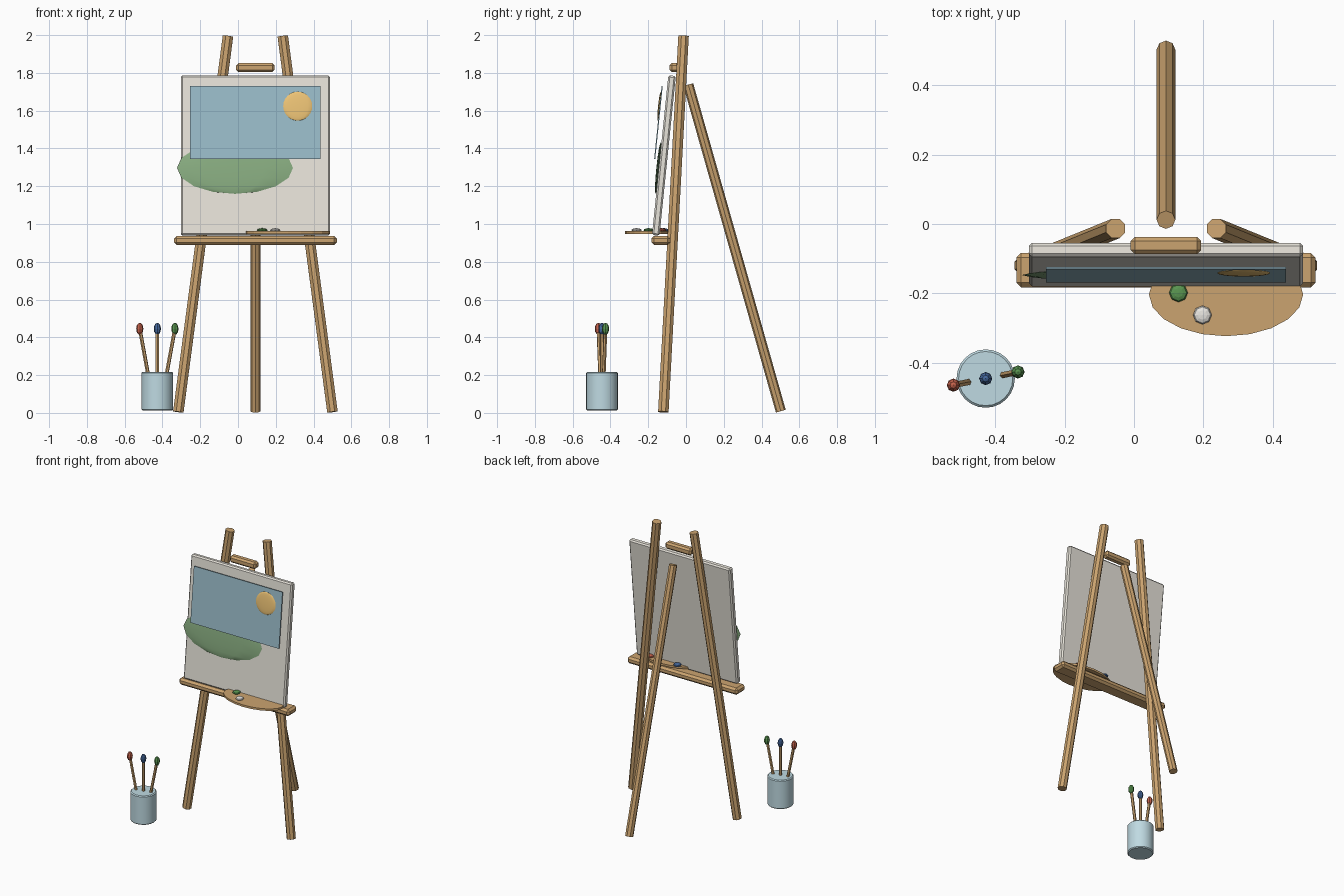
import bpy
from mathutils import Vector

if "Cube" in bpy.data.objects:
    bpy.data.objects.remove(bpy.data.objects["Cube"])

CX = 0.092      # centre line of the easel
TILT = -0.102   # canvas leans back


def material(name, r, g, b):
    m = bpy.data.materials.new(name)
    m.diffuse_color = (r, g, b, 1)
    m.use_nodes = True
    m.node_tree.nodes["Principled BSDF"].inputs["Base Color"].default_value = m.diffuse_color
    return m


WOOD = material("wood", 0.60, 0.37, 0.16)
CLOTH = material("cloth", 0.80, 0.77, 0.70)
SKY = material("sky_blue", 0.32, 0.50, 0.58)
SUN = material("sun_yellow", 0.85, 0.55, 0.18)
GREEN = material("green", 0.10, 0.30, 0.08)
HILL = material("hill_green", 0.25, 0.42, 0.22)
RED = material("red", 0.55, 0.12, 0.07)
BLUE = material("blue", 0.06, 0.14, 0.34)
WHITE = material("white", 0.80, 0.78, 0.74)
GLASS = material("jar_blue", 0.52, 0.70, 0.76)


def finish(name, mat, smooth=False):
    ob = bpy.context.object
    ob.name = name
    ob.data.materials.append(mat)
    if smooth:
        bpy.ops.object.transform_apply(location=False, rotation=False, scale=True)
        bpy.ops.object.shade_smooth_by_angle()
    return ob


def bevel(ob, width, segments=1):
    mod = ob.modifiers.new("bevel", "BEVEL")
    mod.width = width
    mod.segments = segments
    mod.limit_method = "ANGLE"


def box(name, mat, loc, size, tilt=0.0, edge=0.0):
    bpy.ops.mesh.primitive_cube_add(size=1, location=loc, rotation=(tilt, 0, 0))
    bpy.context.object.scale = size
    bpy.ops.object.transform_apply(location=False, rotation=False, scale=True)
    ob = finish(name, mat)
    if edge:
        bevel(ob, edge)
    return ob


def rod(name, mat, a, b, radius, sides=8):
    a, b = Vector(a), Vector(b)
    d = b - a
    bpy.ops.mesh.primitive_cylinder_add(
        vertices=sides, radius=radius, depth=d.length, location=(a + b) / 2,
        rotation=d.to_track_quat("Z", "Y").to_euler())
    return finish(name, mat)


def blob(name, mat, loc, radii, tilt=0.0, segs=8, rings=6, smooth=False):
    bpy.ops.mesh.primitive_uv_sphere_add(
        segments=segs, ring_count=rings, radius=1, location=loc, rotation=(tilt, 0, 0))
    bpy.context.object.scale = radii
    return finish(name, mat, smooth)


# Easel legs
for side, label in ((-1, "left"), (1, "right")):
    rod("front_leg_" + label, WOOD, (CX + side * 0.408, -0.12, 0.005),
        (CX + side * 0.145, -0.013, 1.995), 0.03)
rod("back_leg", WOOD, (CX, 0.502, 0.009), (CX, 0.012, 1.738), 0.027)

# Ledge and top clamp
box("ledge", WOOD, (CX, -0.133, 0.913), (0.862, 0.1, 0.048), edge=0.014)
box("top_clamp", WOOD, (CX, -0.062, 1.828), (0.203, 0.05, 0.048), edge=0.012)

# Canvas and painting
box("canvas", CLOTH, (CX, -0.117, 1.3625), (0.79, 0.04, 0.85), TILT, 0.009)
box("painted_sky", SKY, (CX, -0.146, 1.537), (0.692, 0.006, 0.387), TILT)
blob("painted_sun", SUN, (0.316, -0.141, 1.624), (0.077, 0.007, 0.077), TILT, 16, 12, True)
blob("painted_hill", HILL, (-0.016, -0.147, 1.297), (0.307, 0.01, 0.138), TILT, 12, 8, True)

# Palette with paint dabs
bpy.ops.mesh.primitive_cylinder_add(vertices=20, radius=1, depth=0.014, location=(0.265, -0.203, 0.955))
bpy.context.object.scale = (0.222, 0.12, 1)
bpy.ops.object.transform_apply(location=False, rotation=False, scale=True)
finish("palette", WOOD)
for name, mat, x, y in (("green", GREEN, 0.128, -0.198), ("white", WHITE, 0.197, -0.262),
                        ("blue", BLUE, 0.15, -0.117), ("red", RED, 0.37, -0.13)):
    blob("paint_dab_" + name, mat, (x, y, 0.967), (0.027, 0.027, 0.011))

# Jar
JX, JY = -0.427, -0.445
bpy.ops.mesh.primitive_cylinder_add(vertices=24, radius=0.084, depth=0.205, location=(JX, JY, 0.115))
bevel(finish("jar", GLASS, True), 0.006)

# Brushes
for name, mat, s in (("red", RED, -1), ("blue", BLUE, 0), ("green", GREEN, 1)):
    tip = (JX + s * 0.093, JY + s * 0.019, 0.445)
    rod("brush_handle_" + name, WOOD, (JX + s * 0.03, JY + s * 0.006, 0.1), tip, 0.01, 6)
    blob("brush_tip_" + name, mat, tip, (0.019, 0.019, 0.032))
